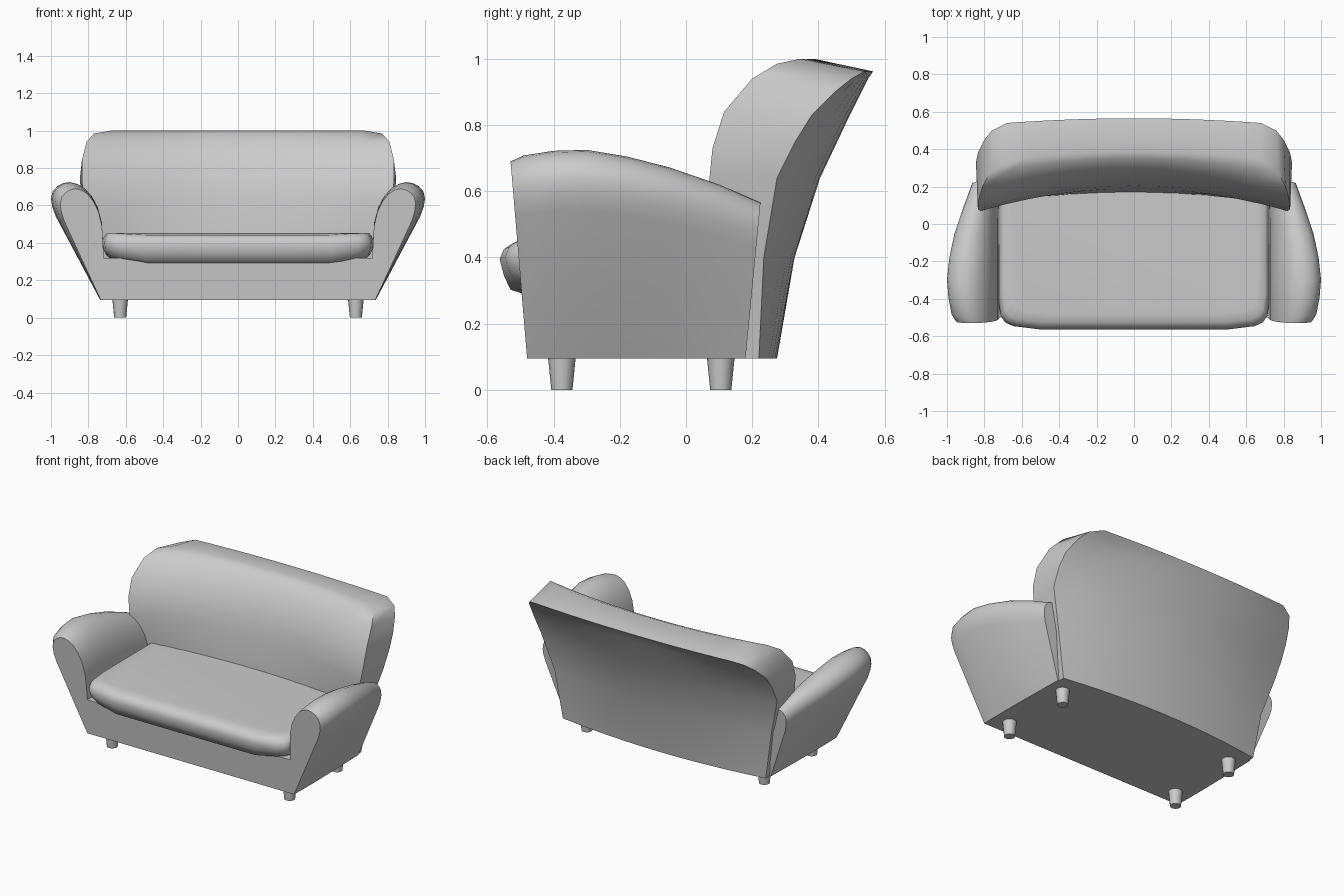
import bpy, math

if "Cube" in bpy.data.objects:
    bpy.data.objects.remove(bpy.data.objects["Cube"])

fabric = bpy.data.materials.new("soft grey")
fabric.use_nodes = True
GREY = (0.6, 0.6, 0.6, 1)
fabric.diffuse_color = GREY
fabric.node_tree.nodes["Principled BSDF"].inputs["Base Color"].default_value = GREY

FLOOR = 0.095  # underside of the upholstery


def finish(obj, angle):
    obj.data.materials.append(fabric)
    bpy.ops.object.select_all(action='DESELECT')
    obj.select_set(True)
    bpy.context.view_layer.objects.active = obj
    bpy.ops.object.mode_set(mode='EDIT')
    bpy.ops.mesh.select_all(action='SELECT')
    bpy.ops.mesh.normals_make_consistent(inside=False)
    bpy.ops.object.mode_set(mode='OBJECT')
    bpy.ops.object.shade_smooth_by_angle(angle=math.radians(angle))


def loft(name, rings, angle=40, strip_caps=False):
    """Skin closed rings of equal length and cap both ends."""
    n = len(rings[0])
    verts = [p for ring in rings for p in ring]
    faces = []
    for r in range(len(rings) - 1):
        for i in range(n):
            j = (i + 1) % n
            faces.append((r * n + i, r * n + j, (r + 1) * n + j, (r + 1) * n + i))
    for start in (0, (len(rings) - 1) * n):
        if strip_caps:
            for i in range(n // 2 - 1):
                faces.append((start + i, start + i + 1, start + n - 2 - i, start + n - 1 - i))
        else:
            faces.append(tuple(range(start, start + n)))
    mesh = bpy.data.meshes.new(name)
    mesh.from_pydata(verts, [], faces)
    obj = bpy.data.objects.new(name, mesh)
    bpy.context.collection.objects.link(obj)
    finish(obj, angle)
    return obj


# Arms: one cross-section swept front to back, swelling then tapering
PROFILE = [(.06, 0), (.91, .71), (.975, .79), (1, .86), (.97, .92), (.88, .965),
           (.76, .992), (.64, 1), (.5, .985), (.36, .95), (.22, .88), (.11, .79),
           (.03, .66), (0, .45), (0, 0)]
# y at the top, outer x, height
STATIONS = [(-.53, .95, .69), (-.49, .975, .708), (-.40, .992, .722), (-.30, 1, .725),
            (-.18, .987, .705), (-.05, .96, .672), (.10, .91, .62), (.225, .865, .565)]
INNER = 0.72


def arm(name, side):
    rings = []
    for y_top, outer, height in STATIONS:
        y_low = -.48 + (y_top + .53) * .874
        rings.append([(side * (INNER + u * (outer - INNER)),
                       y_low + (y_top - y_low) * v,
                       FLOOR + v * (height - FLOOR)) for u, v in PROFILE])
    loft(name, rings, 50)


arm("left_arm", 1)
arm("right_arm", -1)

# Base between the arms, its front leaning forward
loft("base", [[(-INNER, front, z), (INNER, front, z), (INNER, .19, z), (-INNER, .19, z)]
              for z, front in ((FLOOR, -.48), (.32, -.499))])

# Backrest: rows of half width, edge y, height, middle y
FRONT_ROWS = [(.72, .17, FLOOR, .17), (.75, .12, .40, .165), (.82, .07, .63, .19),
              (.835, .08, .73, .205), (.835, .115, .84, .24), (.81, .20, .94, .30),
              (.77, .275, .985, .35), (.68, .345, 1.0, .387)]
BACK_ROWS = [(.72, .22, FLOOR, .275), (.77, .235, .40, .328), (.84, .275, .64, .405),
             (.845, .33, .75, .457), (.835, .38, .83, .495), (.80, .45, .90, .53),
             (.76, .50, .94, .55), (.68, .54, .962, .565)]
STEPS = 12


def row(half, edge_y, z, mid_y):
    points = []
    for i in range(STEPS + 1):
        s = 2 * i / STEPS - 1
        points.append((s * half, mid_y + (edge_y - mid_y) * s * s, z))
    return points


loft("backrest", [row(*f) + row(*b)[::-1] for f, b in zip(FRONT_ROWS, BACK_ROWS)],
     40, strip_caps=True)

# Seat cushion: rounded plan outline stacked into a soft slab
def cushion_ring(half, front, z, lift):
    plan = [(1, .6), (1, -.7), (.985, -.87), (.95, -.935), (.89, -.97), (.7, -1), (.35, -1)]
    depth = -front
    right = [(half * u, depth * v if v < 0 else .18,
              z + lift * max(0, u - .7) / .3) for u, v in plan]
    return right + [(-x, y, h) for x, y, h in reversed(right)]


loft("seat_cushion", [cushion_ring(*r) for r in (
    (.68, -.49, .29, .02), (.705, -.53, .302, .035), (.72, -.55, .345, .02),
    (.725, -.563, .395, .01), (.715, -.55, .425, .012), (.70, -.525, .442, .012),
    (.66, -.48, .448, .006))], 50)

# Tapered feet
for x_name, x in (("left", .63), ("right", -.63)):
    for y_name, y in (("front", -.375), ("back", .105)):
        bpy.ops.mesh.primitive_cone_add(vertices=16, radius1=.032, radius2=.042,
                                        depth=.1, location=(x, y, .05))
        foot = bpy.context.object
        foot.name = f"{y_name}_{x_name}_foot"
        finish(foot, 40)
